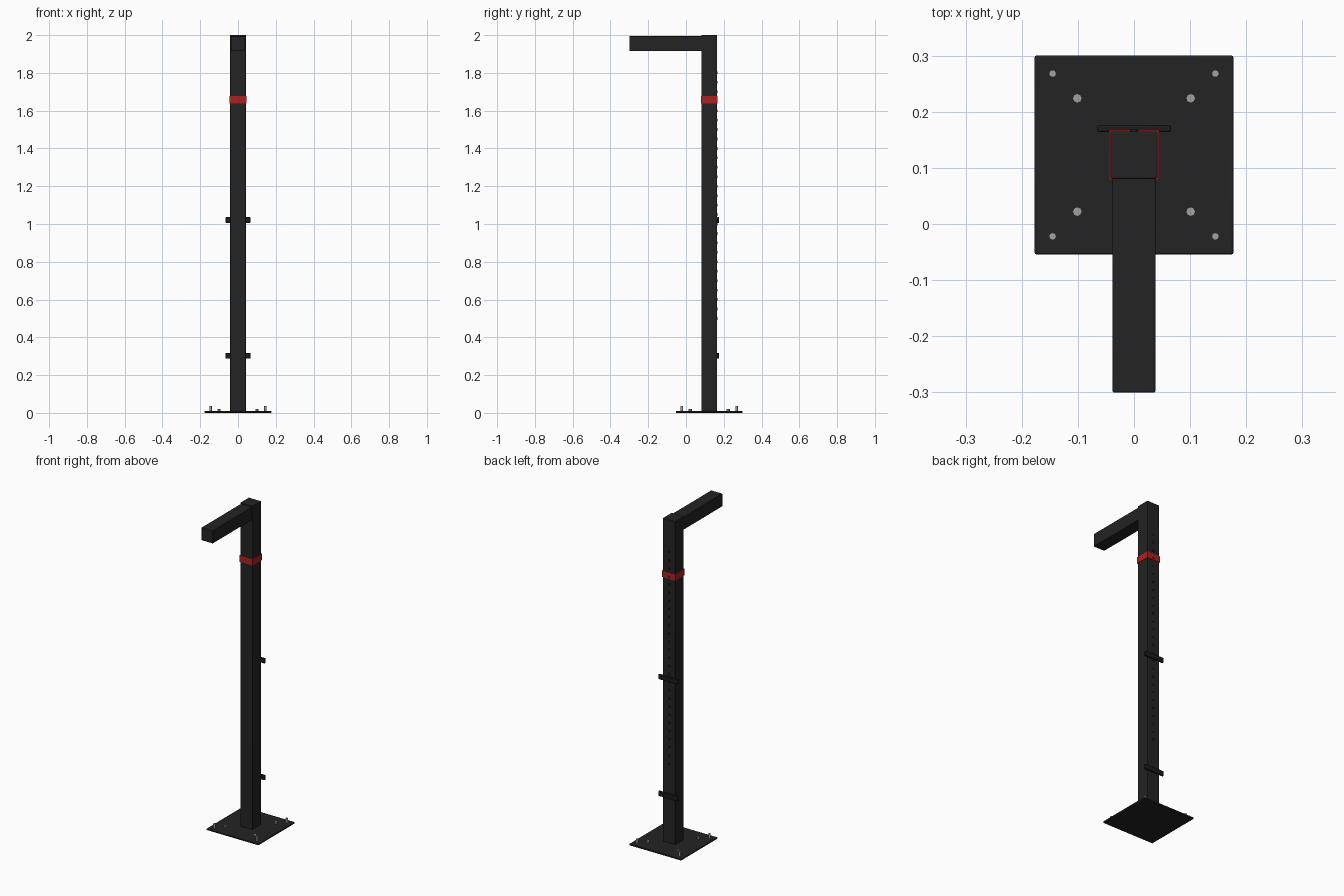
import bpy, math
from mathutils import Vector

cube = bpy.data.objects.get("Cube")
if cube:
    bpy.data.objects.remove(cube, do_unlink=True)


def material(name, rgb, rough=0.6):
    m = bpy.data.materials.new(name)
    m.use_nodes = True
    m.diffuse_color = (*rgb, 1)
    b = m.node_tree.nodes["Principled BSDF"]
    b.inputs["Base Color"].default_value = (*rgb, 1)
    b.inputs["Roughness"].default_value = rough
    return m


BLACK = material("black paint", (0.017, 0.017, 0.017))
DARK = material("dark fittings", (0.012, 0.012, 0.012))
RED = material("red band", (0.40, 0.016, 0.016))
STEEL = material("grey steel", (0.36, 0.36, 0.37))


def box(name, lo, hi, mat, bevel=0.0):
    """Box between two corners, with an optional small edge bevel."""
    lo, hi = Vector(lo), Vector(hi)
    bpy.ops.mesh.primitive_cube_add(size=1, location=(lo + hi) / 2)
    o = bpy.context.object
    o.name = name
    o.scale = hi - lo
    bpy.ops.object.transform_apply(location=False, rotation=False, scale=True)
    o.data.materials.append(mat)
    if bevel:
        mod = o.modifiers.new("edge bevel", "BEVEL")
        mod.width, mod.segments = bevel, 2
        bpy.ops.object.shade_smooth_by_angle(angle=math.radians(40))
    return o


def rod(name, r, depth, loc, mat, sides=16, rot=(0, 0, 0)):
    bpy.ops.mesh.primitive_cylinder_add(vertices=sides, radius=r, depth=depth,
                                        location=loc, rotation=rot)
    o = bpy.context.object
    o.name = name
    o.data.materials.append(mat)
    bpy.ops.object.shade_smooth_by_angle(angle=math.radians(40))
    return o


CY = 0.123      # post axis in y
HALF = 0.042    # post half width
BACK = CY + HALF
PLATE_TOP = 0.01

# Base plate and upright with overhanging arm
box("base_plate", (-0.177, CY - 0.177, 0), (0.177, CY + 0.177, PLATE_TOP), BLACK, 0.003)
box("post", (-HALF, CY - HALF, PLATE_TOP), (HALF, BACK, 2.0), BLACK, 0.002)
box("arm", (-0.038, -0.3, 1.915), (0.038, CY - HALF + 0.004, 1.994), BLACK, 0.002)

# Painted collar around the post
B = HALF + 0.0025
box("red_band", (-B, CY - B, 1.637), (B, CY + B, 1.677), RED)

# Cross brackets on the back of the post
for label, z in (("lower", 0.302), ("upper", 1.021)):
    box(label + "_bracket", (-0.066, BACK - 0.001, z - 0.015),
        (0.066, BACK + 0.011, z + 0.015), DARK, 0.003)

# Row of small studs up the back of the post
for i in range(27):
    rod(f"back_stud_{i + 1:02d}", 0.007, 0.006, (0, BACK, 0.5 + 0.05 * i), DARK,
        12, (math.pi / 2, 0, 0))

# Anchor bolts (tall, near the corners) and flat bolt heads (inner square)
for sx, side in ((1, "left"), (-1, "right")):
    for sy, end in ((-1, "front"), (1, "back")):
        x, y = sx * 0.145, CY + sy * 0.145
        rod(f"anchor_bolt_{end}_{side}", 0.0065, 0.029, (x, y, 0.0225), STEEL)
        x, y = sx * 0.101, CY + sy * 0.101
        rod(f"bolt_head_{end}_{side}", 0.0085, 0.012, (x, y, 0.014), STEEL, 8)
